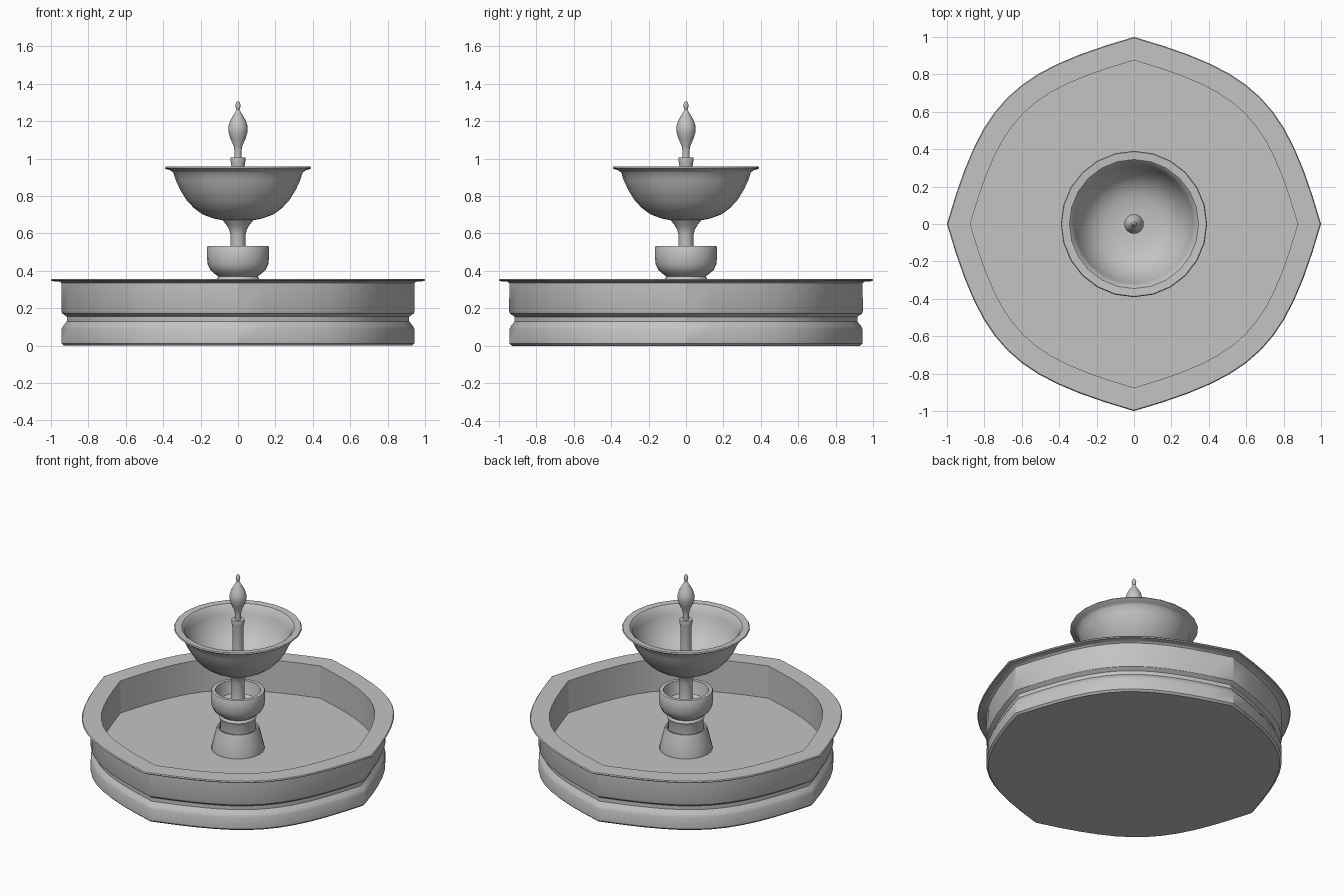
import bpy, bmesh, math

stone = bpy.data.materials.new("grey stone")
stone.diffuse_color = (0.55, 0.55, 0.55, 1)


def sweep(name, outline, profile):
    """Stack scaled copies of a unit outline along (scale, z) pairs, capping the ends."""
    bm = bmesh.new()
    rings = [[bm.verts.new((x * s, y * s, z)) for x, y in outline] for s, z in profile]
    n = len(outline)
    for a, b in zip(rings, rings[1:]):
        for i in range(n):
            j = (i + 1) % n
            bm.faces.new((a[i], a[j], b[j], b[i]))
    bm.faces.new(rings[0][::-1])
    bm.faces.new(rings[-1])
    bmesh.ops.recalc_face_normals(bm, faces=bm.faces)
    mesh = bpy.data.meshes.new(name)
    bm.to_mesh(mesh)
    bm.free()
    mesh.materials.append(stone)
    obj = bpy.data.objects.new(name, mesh)
    bpy.context.collection.objects.link(obj)
    bpy.ops.object.select_all(action='DESELECT')
    obj.select_set(True)
    bpy.context.view_layer.objects.active = obj
    bpy.ops.object.shade_smooth_by_angle(angle=math.radians(32))
    return obj


def four_pointed_outline(steps=12, a=0.66, b=0.81):
    """Four bulging curves that meet in shallow points on the axes."""
    pts = []
    for k in range(4):
        c, s = [(1, 0), (0, 1), (-1, 0), (0, -1)][k]
        for i in range(steps):
            t = i / steps
            u = 1 - t
            x = u**3 + 3 * u * u * t * b + 3 * u * t * t * a
            y = 3 * u * u * t * a + 3 * u * t * t * b + t**3
            pts.append((x * c - y * s, x * s + y * c))
    return pts


circle = [(math.cos(math.tau * i / 24), math.sin(math.tau * i / 24)) for i in range(24)]

# Pool wall with waist moulding, flat rim and inner floor
sweep("basin", four_pointed_outline(), [
    (0.93, 0), (0.943, 0.012), (0.943, 0.09), (0.935, 0.105), (0.915, 0.13),
    (0.915, 0.155), (0.94, 0.172), (0.945, 0.185), (0.943, 0.335),
    (0.955, 0.343), (0.995, 0.345), (1.0, 0.351), (0.995, 0.357),
    (0.875, 0.357), (0.875, 0.14)])

# Tapered foot standing on the pool floor
sweep("pedestal_foot", circle, [
    (0.162, 0.13), (0.162, 0.15), (0.15, 0.2), (0.135, 0.265), (0.128, 0.285),
    (0.118, 0.285), (0.112, 0.26)])

# Lower cup with its neck
sweep("lower_cup", circle, [
    (0.11, 0.25), (0.108, 0.34), (0.115, 0.355), (0.105, 0.37), (0.125, 0.385),
    (0.148, 0.405), (0.162, 0.435), (0.166, 0.47), (0.166, 0.525), (0.162, 0.532),
    (0.138, 0.532), (0.134, 0.5), (0.12, 0.45), (0.08, 0.43)])

# Stem between the cup and the upper bowl
sweep("stem", circle, [
    (0.06, 0.42), (0.045, 0.46), (0.04, 0.5), (0.04, 0.59), (0.047, 0.62),
    (0.064, 0.65), (0.085, 0.672), (0.09, 0.68)])

# Upper bowl with flared lip
sweep("upper_bowl", circle, [
    (0.08, 0.67), (0.13, 0.68), (0.19, 0.702), (0.235, 0.735), (0.275, 0.778),
    (0.31, 0.835), (0.333, 0.885), (0.346, 0.925), (0.36, 0.937), (0.385, 0.944),
    (0.391, 0.95), (0.387, 0.957), (0.345, 0.954), (0.33, 0.94), (0.317, 0.895),
    (0.293, 0.835), (0.255, 0.78), (0.21, 0.74), (0.15, 0.715), (0.07, 0.705)])

# Spout column with collar
sweep("spout_column", circle, [
    (0.05, 0.69), (0.04, 0.73), (0.035, 0.78), (0.034, 0.955), (0.038, 0.975),
    (0.041, 1.0), (0.039, 1.007), (0.02, 1.007)])

# Flame-shaped finial with bud tip
sweep("finial", circle, [
    (0.02, 1.0), (0.018, 1.04), (0.024, 1.07), (0.042, 1.11), (0.052, 1.145),
    (0.052, 1.17), (0.043, 1.2), (0.028, 1.228), (0.014, 1.25), (0.008, 1.262),
    (0.013, 1.275), (0.014, 1.285), (0.009, 1.3), (0.002, 1.308)])
